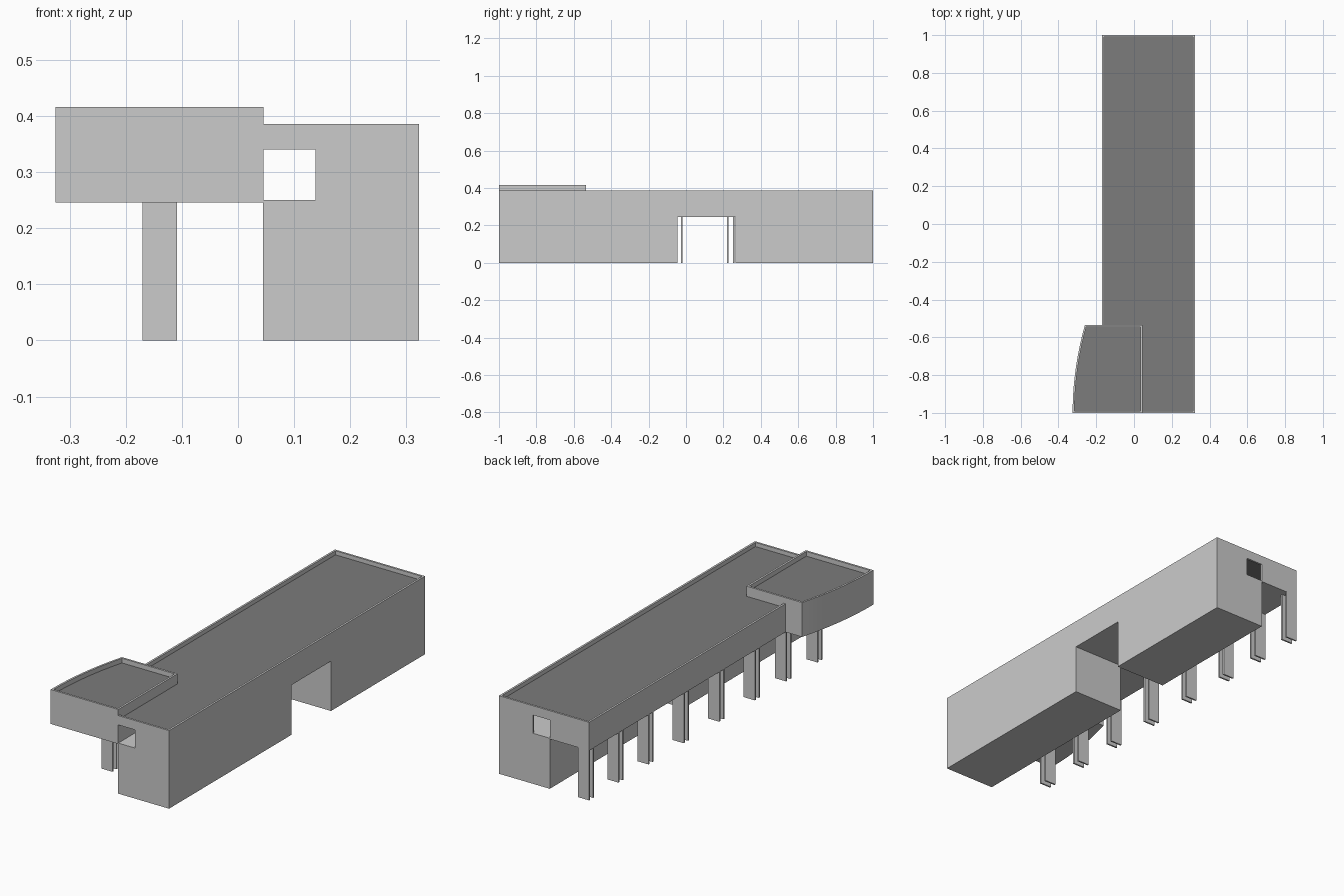
import bpy, bmesh

if "Cube" in bpy.data.objects:
    bpy.data.objects.remove(bpy.data.objects["Cube"])

WALL = 0.010          # wall and parapet thickness
SOFFIT, FLOOR = 0.246, 0.25
X0, X1, XM = -0.17, 0.323, 0.045   # arcade side, long side, ground-floor wall


def prism(name, outline, z0, z1):
    """Extrude a counter-clockwise xy outline between two heights."""
    bm = bmesh.new()
    low = [bm.verts.new((x, y, z0)) for x, y in outline]
    top = [bm.verts.new((x, y, z1)) for x, y in outline]
    bm.faces.new(low[::-1])
    bm.faces.new(top)
    n = len(low)
    for i in range(n):
        j = (i + 1) % n
        bm.faces.new((low[i], low[j], top[j], top[i]))
    me = bpy.data.meshes.new(name)
    bm.to_mesh(me)
    bm.free()
    ob = bpy.data.objects.new(name, me)
    bpy.context.collection.objects.link(ob)
    return ob


def box(name, x0, x1, y0, y1, z0, z1):
    return prism(name, [(x0, y0), (x1, y0), (x1, y1), (x0, y1)], z0, z1)


def cut(target, cutter):
    """Subtract the cutter, apply the result and remove the cutter."""
    cutter.hide_render = True
    mod = target.modifiers.new("cut", 'BOOLEAN')
    mod.operation = 'DIFFERENCE'
    mod.solver = 'EXACT'
    mod.object = cutter
    bpy.ops.object.select_all(action='DESELECT')
    bpy.context.view_layer.objects.active = target
    target.select_set(True)
    bpy.ops.object.modifier_apply(modifier=mod.name)
    bpy.data.objects.remove(cutter, do_unlink=True)


def bay_outline(inset):
    """Raised front room in plan, with its gently curved outer side."""
    ya, yb, n = -1 + inset, -0.535 - inset, 16
    pts = [(XM - inset, ya), (XM - inset, yb)]
    for i in range(n + 1):
        y = yb + (ya - yb) * i / n
        pts.append((-0.325 + inset + (y + 1) ** 2 / 3.32, y))
    return pts


roof_mat = bpy.data.materials.new("dark_roof")
roof_mat.diffuse_color = (0.2, 0.2, 0.2, 1)
roof_mat.use_nodes = True
roof_mat.node_tree.nodes["Principled BSDF"].inputs["Base Color"].default_value = roof_mat.diffuse_color

# Main building: solid ground floor, hollow upper floor open to the parapet
building = box("main_building", X0, X1, -1, 1, 0, 0.386)
cut(building, box("arcade_cutter", -0.5, XM, -1.5, 1.5, -0.5, SOFFIT))
cut(building, box("passage_cutter", -0.1, 0.5, -0.045, 0.265, -0.5, SOFFIT))
cut(building, box("upper_room_cutter", X0 + WALL, X1 - WALL,
                  -1 + WALL, 1 - WALL, FLOOR, 0.6))
cut(building, box("bay_space_cutter", -0.5, XM, -1.5, -0.535, -0.5, 0.6))

# End windows
for y in (-1, 1):
    cut(building, box("window_cutter", XM, 0.138, y - 0.05, y + 0.05, FLOOR, 0.34))

# Main roof, set below the parapet
h = WALL / 2
roof = box("main_roof", X0 + h, X1 - h, -1 + h, 1 - h, 0.358, 0.366)
roof.data.materials.append(roof_mat)

# Curved front bay with its own parapet and roof
bay = prism("front_bay", bay_outline(0), SOFFIT, 0.416)
cut(bay, prism("bay_cutter", bay_outline(WALL), FLOOR, 0.6))
bpy.ops.object.shade_smooth_by_angle()
bay_roof = prism("bay_roof", bay_outline(h), 0.385, 0.393)
bay_roof.data.materials.append(roof_mat)

# Arcade columns: pairs of thin slabs
for i, y in enumerate((1.0, 0.77, 0.535, 0.26, -0.018, -0.295, -0.54, -0.785)):
    for side, dy in (("a", 0), ("b", 0.032)):
        box(f"column_{i + 1}{side}", X0, -0.109, y - dy - 0.008, y - dy, 0, SOFFIT)
